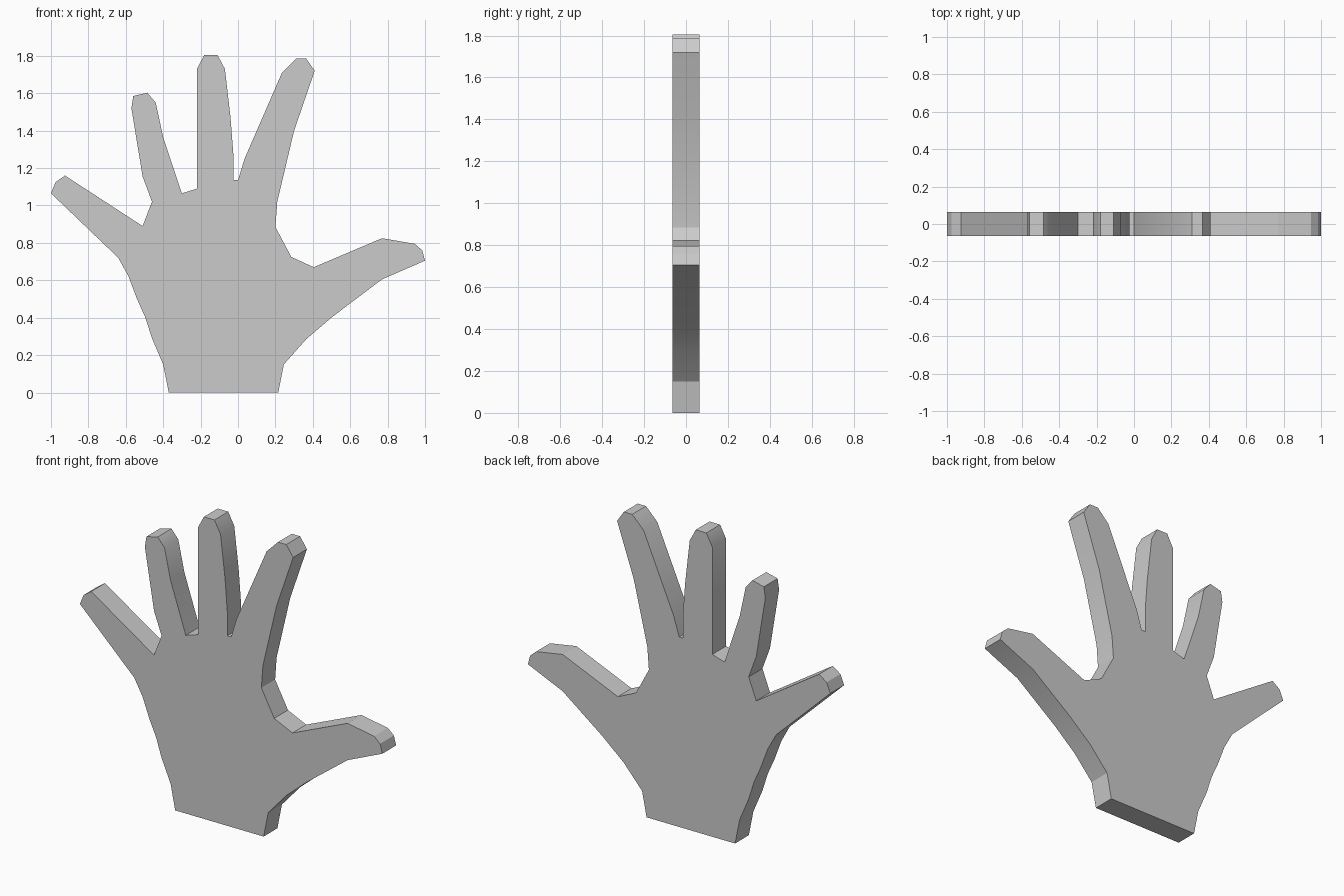
import bpy, bmesh, math

if "Cube" in bpy.data.objects:
    bpy.data.objects.remove(bpy.data.objects["Cube"])

HALF_THICKNESS = 0.065

# Outline segments (x, z), running clockwise from the wrist's left corner
wrist_left = [(-0.37, 0), (-0.40, 0.15), (-0.46, 0.29), (-0.495, 0.40),
              (-0.54, 0.50), (-0.585, 0.62), (-0.64, 0.72)]
little_finger = [(-1.0, 1.065), (-0.975, 1.125), (-0.925, 1.16), (-0.51, 0.89), (-0.46, 1.02)]
ring_finger = [(-0.51, 1.155), (-0.57, 1.52), (-0.56, 1.585), (-0.485, 1.603),
               (-0.44, 1.55), (-0.40, 1.365), (-0.30, 1.065)]
middle_finger = [(-0.22, 1.09), (-0.22, 1.73), (-0.18, 1.805), (-0.11, 1.805),
                 (-0.07, 1.73), (-0.04, 1.47), (-0.025, 1.275), (-0.025, 1.135)]
index_finger = [(0.0, 1.135), (0.035, 1.25), (0.235, 1.71), (0.31, 1.785), (0.365, 1.785),
                (0.41, 1.72), (0.30, 1.40), (0.21, 1.02), (0.20, 0.885)]
thumb = [(0.285, 0.725), (0.405, 0.67), (0.77, 0.825), (0.945, 0.795),
         (0.985, 0.76), (1.0, 0.705), (0.77, 0.605)]
wrist_right = [(0.505, 0.405), (0.365, 0.285), (0.245, 0.15), (0.215, 0)]

outline = (wrist_left + little_finger + ring_finger + middle_finger
           + index_finger + thumb + wrist_right)

# Flat hand silhouette, extruded through its thickness
bm = bmesh.new()
face = bm.faces.new([bm.verts.new((x, -HALF_THICKNESS, z)) for x, z in outline])
extruded = bmesh.ops.extrude_face_region(bm, geom=[face], use_keep_orig=True)
back = [g for g in extruded["geom"] if isinstance(g, bmesh.types.BMVert)]
bmesh.ops.translate(bm, verts=back, vec=(0, 2 * HALF_THICKNESS, 0))
bmesh.ops.recalc_face_normals(bm, faces=bm.faces)

mesh = bpy.data.meshes.new("hand")
bm.to_mesh(mesh)
bm.free()
hand = bpy.data.objects.new("hand", mesh)
bpy.context.collection.objects.link(hand)

# Soft rim, crisp front and back edges
bpy.context.view_layer.objects.active = hand
hand.select_set(True)
bpy.ops.object.shade_smooth_by_angle(angle=math.radians(30))
